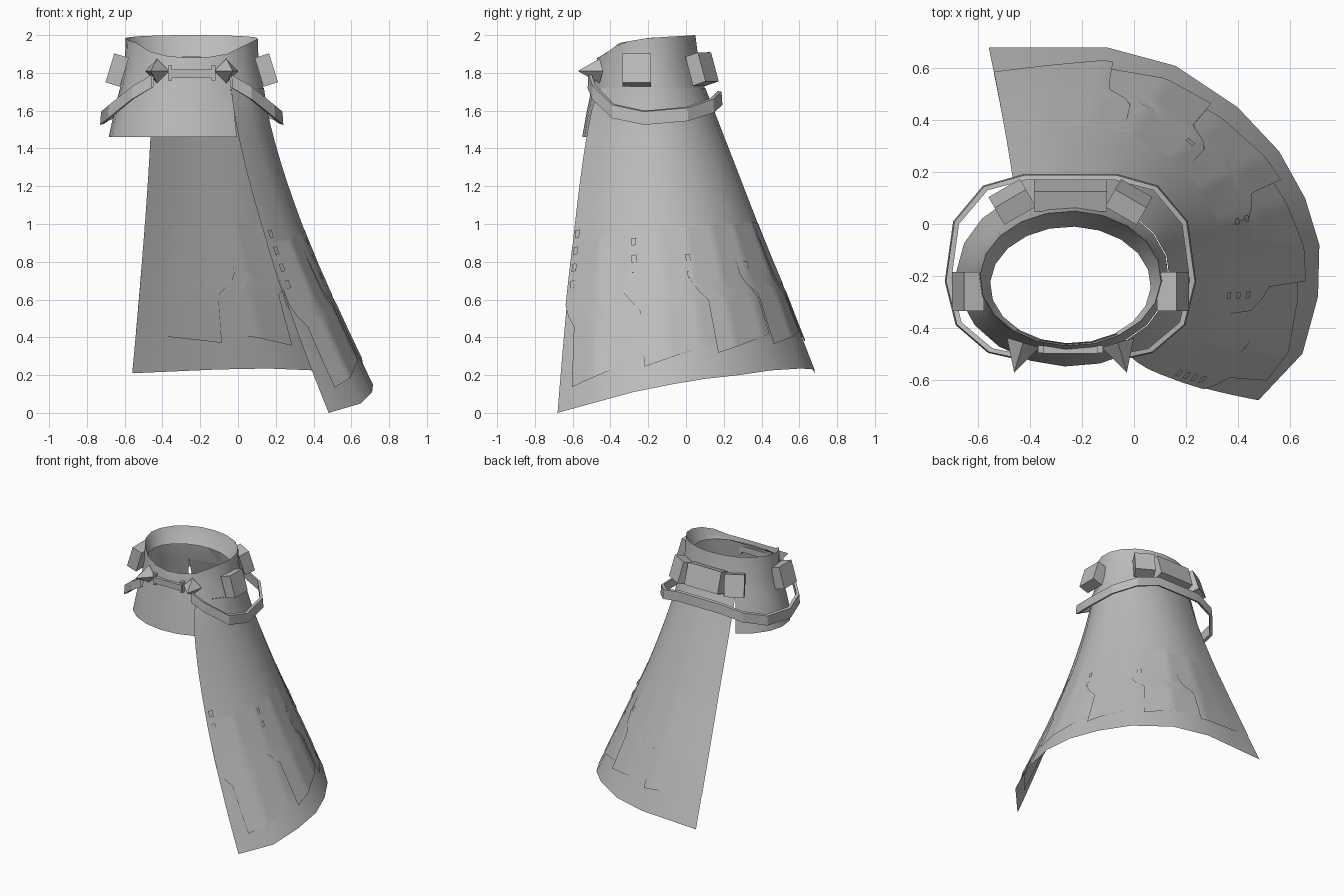
import bpy, bmesh, math
from mathutils import Vector, Matrix

cube = bpy.data.objects.get("Cube")
if cube:
    bpy.data.objects.remove(cube, do_unlink=True)

grey = bpy.data.materials.new("cloth_grey")
grey.use_nodes = True
grey.diffuse_color = (0.5, 0.5, 0.5, 1)
grey.node_tree.nodes["Principled BSDF"].inputs["Base Color"].default_value = (0.5, 0.5, 0.5, 1)

MID = -0.245   # x of the collar's own symmetry line
TOP = 1.72     # height where the cape leaves the collar
SEG = 20
START = -57    # angle of the cape's front edge


def finish(name, bm, angle=25):
    mesh = bpy.data.meshes.new(name)
    bm.to_mesh(mesh)
    bm.free()
    mesh.materials.append(grey)
    obj = bpy.data.objects.new(name, mesh)
    bpy.context.collection.objects.link(obj)
    bpy.ops.object.select_all(action='DESELECT')
    obj.select_set(True)
    bpy.context.view_layer.objects.active = obj
    if angle:
        bpy.ops.object.shade_smooth_by_angle(angle=math.radians(angle))
    return obj


def add_grid(bm, rows, keep=lambda r, c: True, flip=False):
    """Skin a list of point rows with quads."""
    verts = [[bm.verts.new(p) for p in row] for row in rows]
    for r in range(len(rows) - 1):
        for c in range(len(rows[0]) - 1):
            if keep(r, c):
                q = [verts[r][c], verts[r + 1][c], verts[r + 1][c + 1], verts[r][c + 1]]
                bm.faces.new(q[::-1] if flip else q)


def lerp(a, b, f):
    return a + (b - a) * f


def piecewise(table, x):
    for (x0, y0), (x1, y1) in zip(table, table[1:]):
        if x <= x1:
            return lerp(y0, y1, max(0, (x - x0) / (x1 - x0)))
    return table[-1][1]


# Collar: inner lip, tilted rim, neck and short mantle
RIM = [(-0.47, 1.88), (-0.43, 1.9), (-0.35, 1.96), (-0.2, 1.985), (0.05, 2.0)]


def ring(rx, ry, cy, height):
    pts = []
    for k in range(SEG + 1):
        a = math.radians(START + k * 360 / SEG)
        rim = piecewise(RIM, -0.21 + 0.26 * math.sin(a))
        pts.append((MID + rx * math.cos(a), cy + ry * math.sin(a), height(rim)))
    return pts


bm = bmesh.new()
add_grid(bm, [
    ring(0.31, 0.225, -0.235, lambda z: 1.86 + (z - 1.88) * 0.2),
    ring(0.335, 0.25, -0.215, lambda z: z - 0.04),
    ring(0.35, 0.26, -0.21, lambda z: z),
    ring(0.355, 0.275, -0.205, lambda z: 1.84),
    ring(0.38, 0.3, -0.2, lambda z: TOP),
    ring(0.41, 0.325, -0.2, lambda z: 1.6),
    ring(0.44, 0.35, -0.2, lambda z: 1.46),
], keep=lambda r, c: r < 4 or c >= SEG // 2)
bmesh.ops.remove_doubles(bm, verts=bm.verts, dist=0.0001)
finish("collar", bm)

# Cape: lofted from the collar ring down to the hem
HEM = [(0.48, -0.68, 0), (0.65, -0.5, 0.05), (0.71, -0.28, 0.11), (0.715, -0.08, 0.15),
       (0.66, 0.1, 0.18), (0.56, 0.28, 0.2), (0.4, 0.45, 0.225), (0.16, 0.61, 0.235),
       (-0.1, 0.68, 0.23), (-0.33, 0.68, 0.22), (-0.56, 0.68, 0.21)]
LAST = len(HEM) - 1


def column(k, t):
    a = math.radians(START + k * 360 / SEG)
    x, y, z = HEM[k]
    return Vector((lerp(MID + 0.383 * math.cos(a), x, t ** 1.35),
                   lerp(-0.2 + 0.303 * math.sin(a), y, t ** lerp(0.6, 1.1, k / LAST)),
                   lerp(TOP, z, t)))


def cape(u, t, lift=0):
    """Point on the cape, u around and t down, raised along the normal."""
    u = min(max(u, 0), LAST)
    k = min(int(u), LAST - 1)
    p = column(k, t).lerp(column(k + 1, t), u - k)
    if lift:
        across = column(k + 1, t) - column(k, t)
        down = cape(u, t + 0.01) - cape(u, t - 0.01)
        p += down.cross(across).normalized() * lift
    return p


bm = bmesh.new()
add_grid(bm, [[cape(k, r / 16) for k in range(LAST + 1)] for r in range(17)])
finish("cape", bm)

# Stepped overlay panels with a saw-tooth lower edge
JAG = [(0.5, -0.7), (0.68, -0.58), (0.73, -0.1), (1, 0)]
TIPS = [0.45, 2.35, 4.5, 6.3, 7.9]


def edge(i, t):
    return max(0, TIPS[i] + piecewise(JAG, t)) if i < len(TIPS) else LAST


for i, tip in enumerate(TIPS):
    low = 0.935 - 0.008 * i
    bm = bmesh.new()
    for side in (1, -1):
        rows = []
        for r in range(13):
            row = []
            for c in range(17):
                s = c / 16
                t = lerp(0.48, lerp(low, low - 0.045, s), r / 12)
                u = lerp(edge(i, t), edge(i + 1, t), s)
                lift = 0.002 + 0.009 * (1 - s * 0.7) * min(1, (t - 0.48) * 4)
                row.append(cape(u, t, side * lift))
            rows.append(row)
        add_grid(bm, rows, flip=side < 0)
    finish(f"cape_panel_{i + 1}", bm)

# Rows of small slots: position around, first height, count
bm = bmesh.new()
for u, z, count in [(0.2, 0.94, 4), (2.1, 0.9, 3), (3.9, 0.82, 2), (6.0, 0.78, 1)]:
    for n in range(count):
        t = (TOP - z + n * 0.09) / (TOP - HEM[round(u)][2])
        for side in (1, -1):
            add_grid(bm, [[cape(u + du, t + dt, side * 0.013) for du in (-0.08, 0.08)]
                          for dt in (-0.012, 0.012)], flip=side < 0)
finish("cape_slots", bm, 0)

# Hanging strap, mirrored about the collar's middle
HALF = [(0.2, -0.5, 1.76), (0.3, -0.48, 1.7), (0.42, -0.38, 1.6), (0.46, -0.22, 1.565),
        (0.43, 0.0, 1.585), (0.32, 0.13, 1.63), (0.17, 0.17, 1.67)]
path = [Vector((MID + x, y, z)) for x, y, z in HALF]
path += [Vector((MID - x, y, z)) for x, y, z in reversed(HALF)]
bm = bmesh.new()
section = [(0, 0.035), (0.02, 0.03), (0.025, -0.04), (0.005, -0.035), (0, 0.035)]
rows = []
for p in path:
    out = Vector((p.x - MID, p.y + 0.2, 0)).normalized()
    rows.append([p + out * o + Vector((0, 0, h)) for o, h in section])
add_grid(bm, rows, flip=True)
bmesh.ops.remove_doubles(bm, verts=bm.verts, dist=0.0001)
bmesh.ops.recalc_face_normals(bm, faces=bm.faces)
finish("hanging_strap", bm)


# Pouches around the collar, leaning with the cloth
def pouch(name, pos, yaw, width, depth=0.08, height=0.16):
    bm = bmesh.new()
    bmesh.ops.create_cube(bm, size=1)
    bmesh.ops.scale(bm, vec=(depth, width, height), verts=bm.verts)
    turn = Matrix.Rotation(math.radians(yaw), 4, 'Z') @ Matrix.Rotation(math.radians(-17), 4, 'Y')
    bmesh.ops.transform(bm, matrix=Matrix.Translation(pos) @ turn, verts=bm.verts)
    finish(name, bm, 0)


pouch("back_pouch", (MID, 0.11, 1.825), 90, 0.28)
for label, m in (("a", 1), ("b", -1)):
    pouch("side_pouch_" + label, (MID + m * 0.395, -0.26, 1.815), 90 - m * 90, 0.15)
    pouch("rear_pouch_" + label, (MID + m * 0.225, 0.085, 1.82), 90 - m * 30, 0.14)

    # Pointed front studs
    bm = bmesh.new()
    bmesh.ops.create_cone(bm, cap_ends=True, segments=4, radius1=0.065, radius2=0, depth=0.12)
    aim = Vector((m * 0.3, -1, 0)).to_track_quat('Z', 'Y').to_matrix().to_4x4()
    aim = Matrix.Translation((MID + m * 0.2, -0.515, 1.81)) @ aim
    bmesh.ops.transform(bm, matrix=aim, verts=bm.verts)
    finish("front_stud_" + label, bm, 0)


# Front clasp band with its end brackets
def plate(name, x, z, w, h, y):
    bm = bmesh.new()
    bmesh.ops.create_cube(bm, size=1)
    bmesh.ops.scale(bm, vec=(w, 0.03, h), verts=bm.verts)
    bmesh.ops.translate(bm, vec=(x, y, z), verts=bm.verts)
    finish(name, bm, 0)


plate("clasp_band", MID, 1.795, 0.24, 0.045, -0.485)
for label, m in (("a", 1), ("b", -1)):
    plate("clasp_bracket_" + label, MID + m * 0.115, 1.8, 0.02, 0.08, -0.483)
